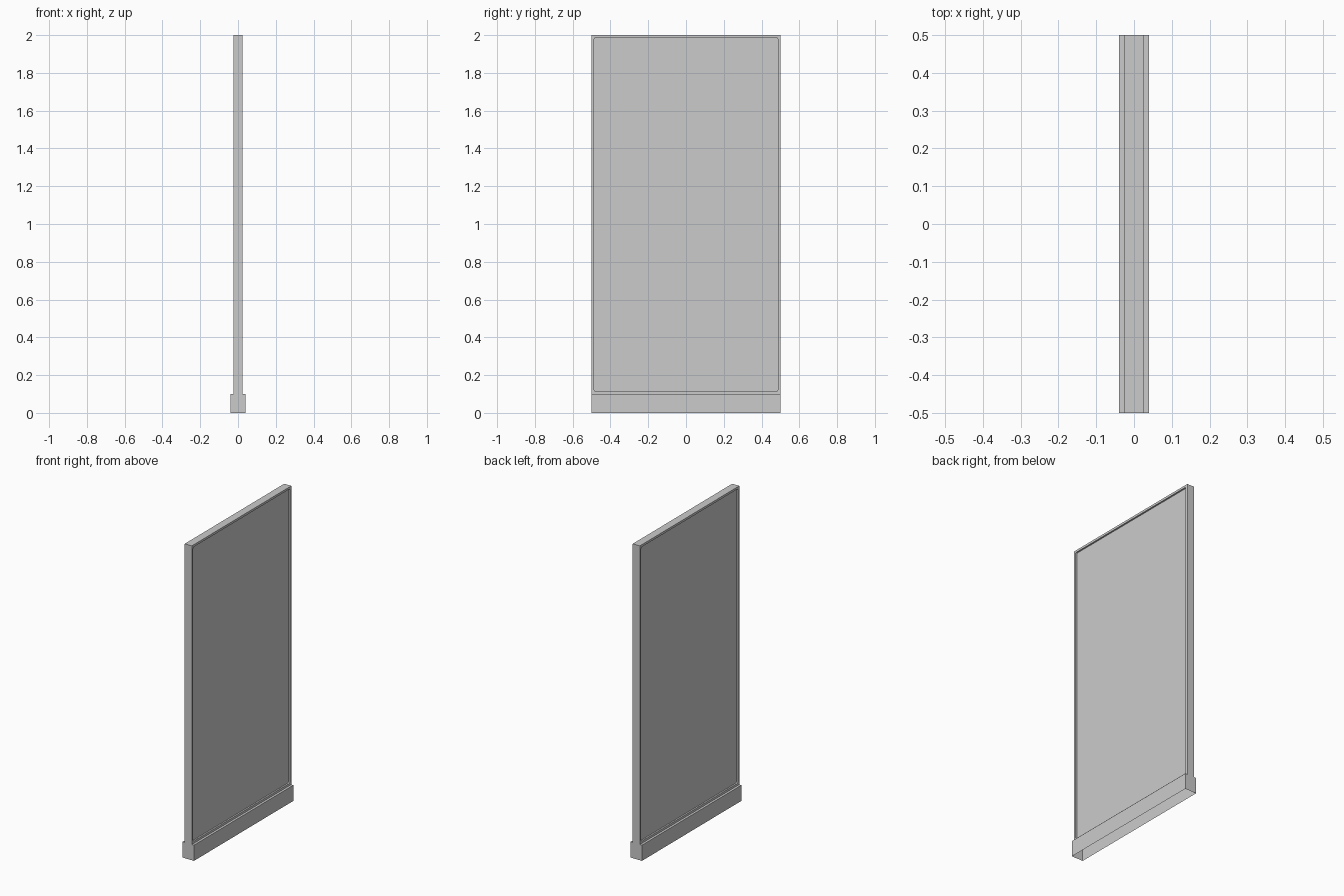
import bpy, bmesh
from mathutils import Vector

if "Cube" in bpy.data.objects:
    bpy.data.objects.remove(bpy.data.objects["Cube"])

HALF_W = 0.5                      # half width along y
BORDER, DEPTH, RADIUS = 0.02, 0.01, 0.008

# Half of the end profile (x, z), mirrored: plinth below, thin panel above
half = [(0.04, 0.0), (0.04, 0.1), (0.025, 0.1), (0.025, 2.0)]
profile = half + [(-x, z) for x, z in reversed(half)]

# Extrude the profile along y
bm = bmesh.new()
end = bm.faces.new([bm.verts.new((x, -HALF_W, z)) for x, z in profile])
ext = bmesh.ops.extrude_face_region(bm, geom=[end], use_keep_orig=True)
bmesh.ops.translate(bm, vec=(0, 2 * HALF_W, 0),
                    verts=[v for v in ext["geom"] if isinstance(v, bmesh.types.BMVert)])
bmesh.ops.recalc_face_normals(bm, faces=bm.faces)

# Recessed pane on both broad sides
panes = [f for f in bm.faces
         if abs(f.normal.x) > 0.9 and f.calc_center_median().z > 0.5]
bmesh.ops.inset_individual(bm, faces=panes, thickness=BORDER)
for pane in panes:
    geom = bmesh.ops.extrude_discrete_faces(bm, faces=[pane])["faces"]
    bmesh.ops.translate(bm, vec=geom[0].normal * -DEPTH, verts=geom[0].verts)

# Small rounded corners on the recesses
corners = [e for e in bm.edges if abs(e.calc_length() - DEPTH) < 1e-4]
bmesh.ops.bevel(bm, geom=corners, offset=RADIUS, segments=3,
                profile=0.5, affect='EDGES')

# Plinth is open underneath
bm.normal_update()
bottom = [f for f in bm.faces if all(v.co.z < 1e-5 for v in f.verts)]
bmesh.ops.delete(bm, geom=bottom, context='FACES_ONLY')

mesh = bpy.data.meshes.new("partition_panel")
bm.to_mesh(mesh)
bm.free()
panel = bpy.data.objects.new("partition_panel", mesh)
bpy.context.collection.objects.link(panel)
